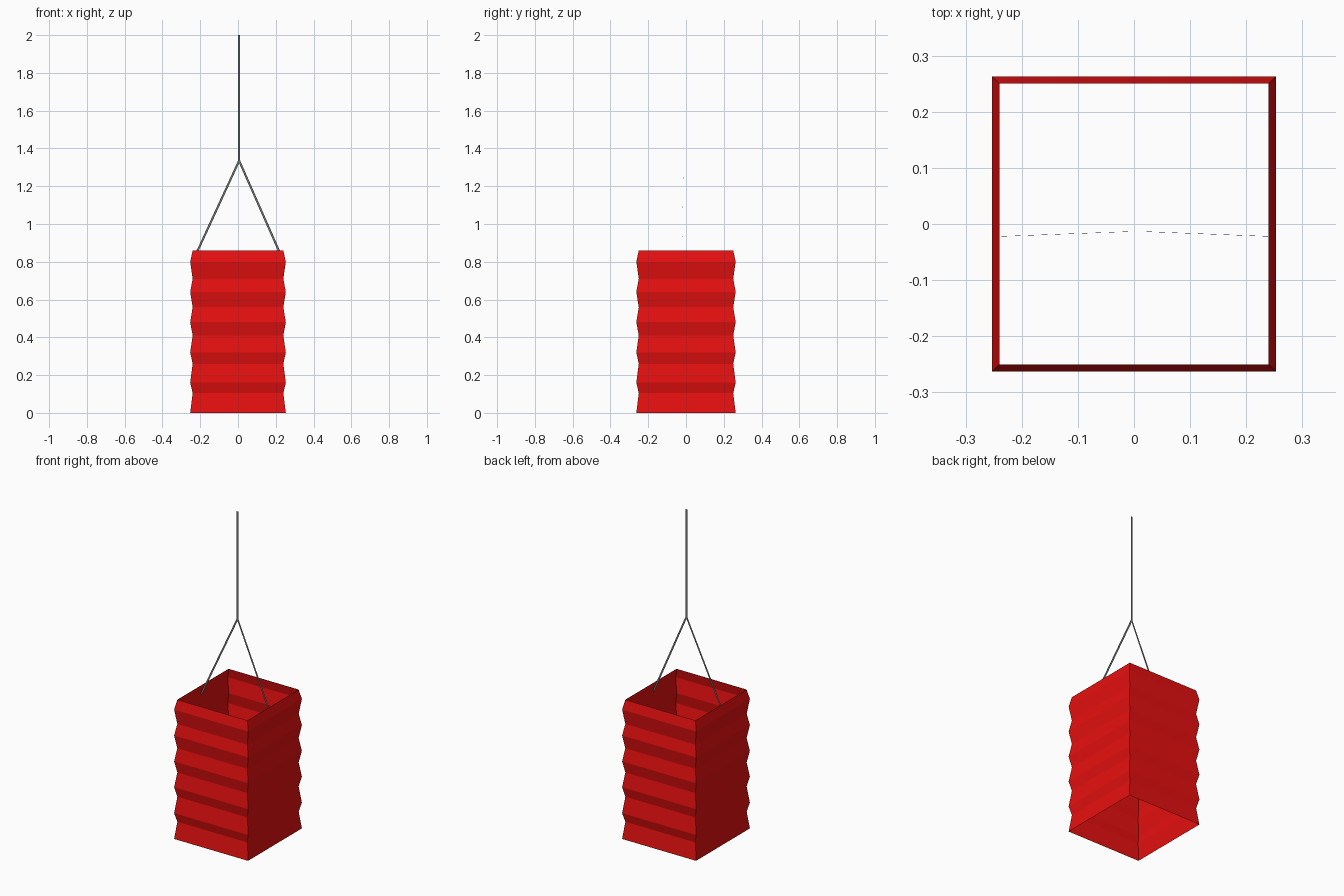
import bpy
from mathutils import Vector

cube = bpy.data.objects.get("Cube")
if cube:
    bpy.data.objects.remove(cube, do_unlink=True)


def make_material(name, color):
    mat = bpy.data.materials.new(name)
    mat.use_nodes = True
    mat.diffuse_color = color
    mat.node_tree.nodes["Principled BSDF"].inputs["Base Color"].default_value = color
    return mat


def make_object(name, verts, faces, mat):
    mesh = bpy.data.meshes.new(name)
    mesh.from_pydata(verts, [], faces)
    mesh.materials.append(mat)
    obj = bpy.data.objects.new(name, mesh)
    bpy.context.collection.objects.link(obj)
    return obj


red = make_material("red paper", (0.8, 0.005, 0.005, 1))
grey = make_material("grey wire", (0.16, 0.17, 0.17, 1))

# Pleated paper shade: open square tube, alternating wide and narrow rings
heights = [0, 0.105, 0.16, 0.26, 0.32, 0.41, 0.48, 0.56, 0.64, 0.71, 0.80, 0.86]
corners = [(-1, -1), (1, -1), (1, 1), (-1, 1)]
verts, faces = [], []
for i, z in enumerate(heights):
    pinch = 0.013 * (i % 2)
    verts += [(sx * (0.253 - pinch), sy * (0.263 - pinch), z) for sx, sy in corners]
for i in range(len(heights) - 1):
    for k in range(4):
        a, b = 4 * i + k, 4 * i + (k + 1) % 4
        faces.append((a, b, b + 4, a + 4))
make_object("paper_shade", verts, faces, red)


# Flat wire ribbons, facing the front
def ribbon(name, start, end, width=0.011):
    start, end = Vector(start), Vector(end)
    along = end - start
    side = Vector((along.z, 0, -along.x)).normalized() * width / 2
    make_object(name, [start - side, start + side, end + side, end - side],
                [(0, 1, 2, 3)], grey)


apex = (0.006, -0.013, 1.335)
ribbon("hanging_wire", apex, (0.006, -0.013, 2.0))
ribbon("left_support_wire", (0.238, -0.022, 0.81), apex)
ribbon("right_support_wire", (-0.236, -0.022, 0.81), apex)
